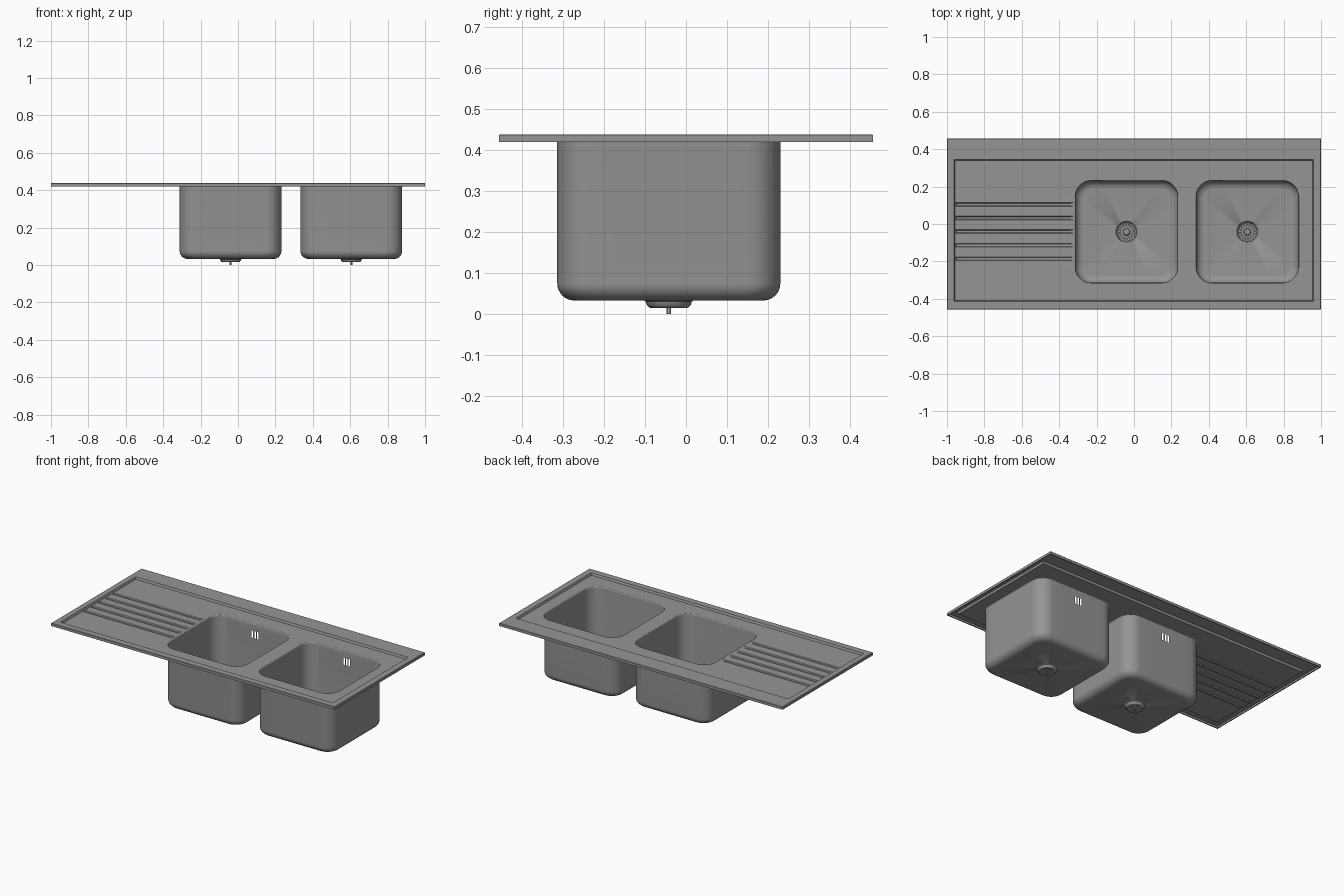
import bpy, bmesh, math
from mathutils import Vector

if "Cube" in bpy.data.objects:
    bpy.data.objects.remove(bpy.data.objects["Cube"])

RIM, FLOOR, GROOVE = 0.438, 0.425, 0.4195
BASINS = [(-0.04, -0.042), (0.606, -0.042)]
HALF = 0.272

# Dark steel
steel = bpy.data.materials.new("dark_steel")
steel.diffuse_color = (0.3, 0.3, 0.3, 1)
steel.use_nodes = True
steel.node_tree.nodes["Principled BSDF"].inputs["Base Color"].default_value = steel.diffuse_color


def finish(bm, name, angle=35):
    mesh = bpy.data.meshes.new(name)
    bm.to_mesh(mesh)
    bm.free()
    mesh.materials.append(steel)
    ob = bpy.data.objects.new(name, mesh)
    bpy.context.collection.objects.link(ob)
    bpy.ops.object.select_all(action='DESELECT')
    ob.select_set(True)
    bpy.context.view_layer.objects.active = ob
    bpy.ops.object.shade_smooth_by_angle(angle=math.radians(angle))
    return ob


def add_loop(bm, pts):
    return [bm.verts.new(p) for p in pts]


def bridge(bm, a, b, skip=False):
    n = len(a)
    for i in range(n):
        if skip and i % 2:
            continue
        j = (i + 1) % n
        bm.faces.new((a[i], b[i], b[j], a[j]))


def loft(bm, loops):
    rings = [add_loop(bm, l) for l in loops]
    for a, b in zip(rings, rings[1:]):
        bridge(bm, a, b)
    return rings


def rect(x0, x1, y0, y1, z):
    return [Vector(p) for p in ((x0, y0, z), (x1, y0, z), (x1, y1, z), (x0, y1, z))]


def rounded(cx, cy, h, r, z, seg=8, straight=6):
    arcs = []
    for k in range(4):
        a0 = k * math.pi / 2
        sx, sy = (1, -1, -1, 1)[k], (1, 1, -1, -1)[k]
        arcs.append([Vector((cx + sx * (h - r) + r * math.cos(a0 + i * math.pi / 2 / seg),
                             cy + sy * (h - r) + r * math.sin(a0 + i * math.pi / 2 / seg), z))
                     for i in range(seg + 1)])
    pts = []
    for k in range(4):
        pts += arcs[k]
        p, q = arcs[k][-1], arcs[(k + 1) % 4][0]
        pts += [p.lerp(q, t / straight) for t in range(1, straight)]
    return pts


def circle(cx, cy, r, z, n=32):
    return [Vector((cx + r * math.cos(2 * math.pi * i / n),
                    cy + r * math.sin(2 * math.pi * i / n), z)) for i in range(n)]


# Worktop: folded outer skirt, flat rim and step down to the recessed floor
bm = bmesh.new()
Y = 0.456
rings = loft(bm, [
    rect(-0.994, 0.994, -Y + .006, Y - .006, 0.42),
    rect(-1, 1, -Y, Y, 0.42),
    rect(-1, 1, -Y, Y, RIM - .002),
    rect(-0.998, 0.998, -Y + .002, Y - .002, RIM),
    rect(-0.963, 0.959, -0.414, 0.344, RIM),
    rect(-0.958, 0.954, -0.409, 0.339, FLOOR)])
borders = [rings[-1]]

# Drainer grooves: pressed channels beside the left basin
for gy in (0.104, 0.032, -0.04, -0.113, -0.186):
    top, low = loft(bm, [rect(-0.954, -0.324, gy - .010, gy + .010, FLOOR),
                         rect(-0.948, -0.340, gy - .006, gy + .006, GROOVE)])
    bm.faces.new(low)
    borders.append(top)

# Basin openings, then fill the floor around every border
for cx, cy in BASINS:
    borders.append(add_loop(bm, rounded(cx, cy, HALF + .005, .087, FLOOR)))
edges = []
for b in borders:
    for i in range(len(b)):
        pair = (b[i], b[(i + 1) % len(b)])
        edges.append(bm.edges.get(pair) or bm.edges.new(pair))
bmesh.ops.triangle_fill(bm, edges=edges, use_beauty=True)
bmesh.ops.recalc_face_normals(bm, faces=bm.faces)
finish(bm, "drainer_worktop", 20)


def make_basin(cx, cy, name):
    bm = bmesh.new()
    # Rolled lip, straight wall and rounded floor edge
    loops = []
    for i in range(5):
        a = i * math.pi / 8
        off = .005 * (1 - math.sin(a))
        loops.append(rounded(cx, cy, HALF + off, .082 + off, FLOOR - .008 * (1 - math.cos(a))))
    for i in range(9):
        a = i * math.pi / 16
        off = .042 * (1 - math.cos(a))
        loops.append(rounded(cx, cy, HALF - off, .082 - off * .6, .075 - .042 * math.sin(a)))
    # Floor flows into the drain cup
    dirs = [(p - Vector((cx, cy, p.z))).normalized() for p in loops[-1]]
    for r, z in ((.060, .0328), (.056, .030), (.054, .023), (.049, .017), (.045, .015), (.041, .015)):
        loops.append([Vector((cx, cy, z)) + d * r for d in dirs])
    loft(bm, loops)
    # Three overflow slots cut through the back wall
    slots = [(cx + k * .019 - .0055, cx + k * .019 + .0055) for k in (-1, 0, 1)]
    z0, z1 = .334, .38
    cuts = [((0, 0, z), (0, 0, 1)) for z in (z0, z1)]
    cuts += [((x, 0, 0), (1, 0, 0)) for s in slots for x in s]
    for co, no in cuts:
        bm.normal_update()
        wall = [f for f in bm.faces if f.calc_center_median().y > cy + HALF - .0005
                and abs(f.normal.y) > .999]
        geom = set(wall)
        for f in wall:
            geom.update(f.edges)
            geom.update(f.verts)
        bmesh.ops.bisect_plane(bm, geom=list(geom), plane_co=co, plane_no=no)
    holes = []
    for f in bm.faces:
        c = f.calc_center_median()
        if c.y > cy + .2 and z0 < c.z < z1 and any(a < c.x < b for a, b in slots):
            holes.append(f)
    bmesh.ops.delete(bm, geom=holes, context='FACES')
    bmesh.ops.recalc_face_normals(bm, faces=bm.faces)
    bmesh.ops.reverse_faces(bm, faces=bm.faces)
    finish(bm, name)


def make_strainer(cx, cy, name):
    bm = bmesh.new()
    # Slotted strainer dish with a raised hub
    prof = [(.053, .030), (.049, .028), (.033, .024), (.028, .024), (.020, .026), (.016, .031), (.007, .032)]
    rings = [add_loop(bm, circle(cx, cy, r, z)) for r, z in prof]
    for i in range(len(rings) - 1):
        bridge(bm, rings[i], rings[i + 1], skip=(i == 1))
    bm.faces.new(rings[-1])
    # Thin washer under the cup
    bm.faces.new(add_loop(bm, circle(cx, cy, .045, .011)))
    # Fixing pin
    pin = loft(bm, [circle(cx, cy, .005, .026, 12), circle(cx, cy, .005, 0, 12)])
    bm.faces.new(pin[-1])
    bmesh.ops.recalc_face_normals(bm, faces=bm.faces)
    finish(bm, name)


for (cx, cy), side in zip(BASINS, ("left", "right")):
    make_basin(cx, cy, side + "_basin")
    make_strainer(cx, cy, side + "_drain_strainer")
